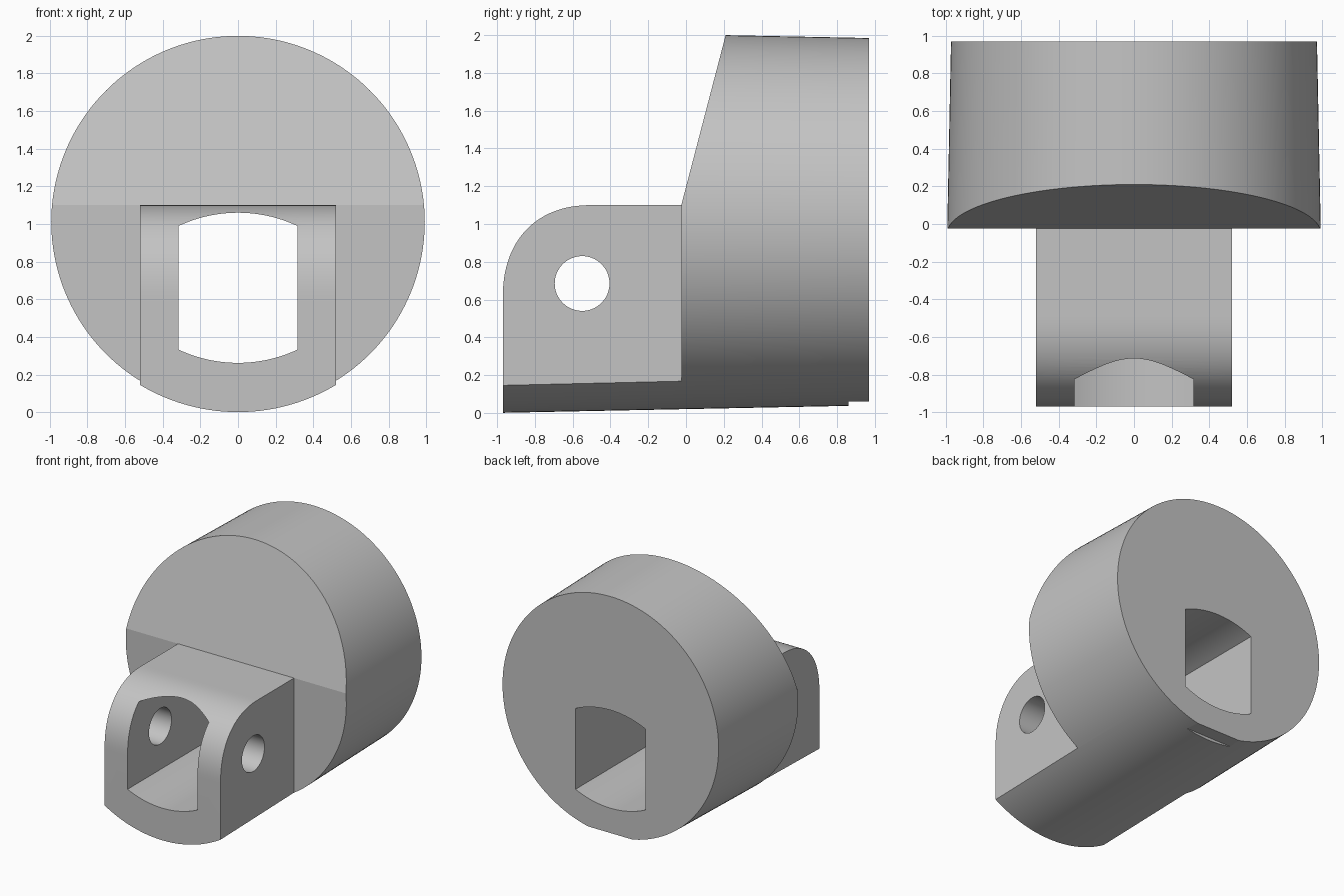
import bpy, bmesh, math
from mathutils import Matrix

cube = bpy.data.objects.get("Cube")
if cube:
    bpy.data.objects.remove(cube, do_unlink=True)

AXIS_Z = 1.012            # height of the barrel axis
FRONT, BACK = -0.97, 0.97
SHOULDER = -0.025         # where the neck meets the head


def make_object(name, bm):
    bmesh.ops.recalc_face_normals(bm, faces=bm.faces[:])
    mesh = bpy.data.meshes.new(name)
    bm.to_mesh(mesh)
    bm.free()
    obj = bpy.data.objects.new(name, mesh)
    bpy.context.collection.objects.link(obj)
    return obj


def prism(name, outline, axis, start, end):
    """Extrude an outline: (y, z) points along x, or (x, z) points along y."""
    bm = bmesh.new()
    place = (lambda p: (start, *p)) if axis == "x" else (lambda p: (p[0], start, p[1]))
    face = bm.faces.new([bm.verts.new(place(p)) for p in outline])
    moved = bmesh.ops.extrude_face_region(bm, geom=[face])["geom"]
    shift = (end - start, 0, 0) if axis == "x" else (0, end - start, 0)
    bmesh.ops.translate(bm, vec=shift,
                        verts=[v for v in moved if isinstance(v, bmesh.types.BMVert)])
    return make_object(name, bm)


def box_outline(a0, a1, b0, b1):
    return [(a0, b0), (a1, b0), (a1, b1), (a0, b1)]


# Tapered barrel lying along y
bm = bmesh.new()
bmesh.ops.create_cone(bm, cap_ends=True, segments=160, radius1=0.992 + 0.0195,
                      radius2=0.992 - 0.0195, depth=BACK - FRONT,
                      matrix=Matrix.Translation((0, 0, AXIS_Z)) @ Matrix.Rotation(-math.pi / 2, 4, "X"))
body = make_object("pivot_head", bm)

# Space above the neck: rounded nose, flat top and sloping head front
nose = []
for i in range(33):
    t = math.pi / 2 * i / 32
    nose.append((-0.49 - 0.48 * max(math.cos(t), 0) ** (2 / 2.3),
                 0.6 + 0.5 * math.sin(t) ** (2 / 2.3)))
slope = 0.235 / 0.9
upper = [(-1.3, 0.6)] + nose + [(SHOULDER, 1.1), (SHOULDER + slope * 1.2, 2.3), (-1.3, 2.3)]
cutters = [prism("upper_cutter", upper, "x", -1.4, 1.4)]

# Flat neck sides
for side in (-1, 1):
    cutters.append(prism("side_cutter", box_outline(-1.3, SHOULDER, -0.3, 2.4),
                         "x", side * 0.522, side * 1.5))

# Socket with bowed floor and roof, running right through
half, steps, bow = 0.315, 24, 0.744
xs = [-half + 2 * half * i / steps for i in range(steps + 1)]
sag = [bow - math.sqrt(bow * bow - x * x) for x in xs]
floor = [(x, 0.262 + s) for x, s in zip(xs, sag)]
roof = [(x, 1.06 - s) for x, s in zip(xs, sag)]
cutters.append(prism("socket_cutter", floor + roof[::-1], "y", -1.3, 1.3))

# Cross pin hole
ring = [(-0.55 + 0.145 * math.cos(math.tau * i / 64), 0.685 + 0.145 * math.sin(math.tau * i / 64))
        for i in range(64)]
cutters.append(prism("pin_cutter", ring, "x", -0.8, 0.8))

# Small flat notch under the back edge
cutters.append(prism("notch_cutter", box_outline(0.86, 1.2, -0.2, 0.06), "x", -0.21, 0.21))

bpy.context.view_layer.objects.active = body
for cutter in cutters:
    cutter.hide_render = True
    mod = body.modifiers.new(cutter.name, "BOOLEAN")
    mod.operation = "DIFFERENCE"
    mod.solver = "EXACT"
    mod.object = cutter
    bpy.ops.object.modifier_apply(modifier=mod.name)
for cutter in cutters:
    bpy.data.objects.remove(cutter, do_unlink=True)

# Plain grey finish
grey = bpy.data.materials.new("plain_grey")
grey.use_nodes = True
colour = (0.55, 0.55, 0.55, 1)
grey.diffuse_color = colour
grey.node_tree.nodes["Principled BSDF"].inputs["Base Color"].default_value = colour
body.data.materials.clear()
body.data.materials.append(grey)

bpy.ops.object.select_all(action="DESELECT")
body.select_set(True)
bpy.ops.object.shade_smooth_by_angle(angle=math.radians(11))
